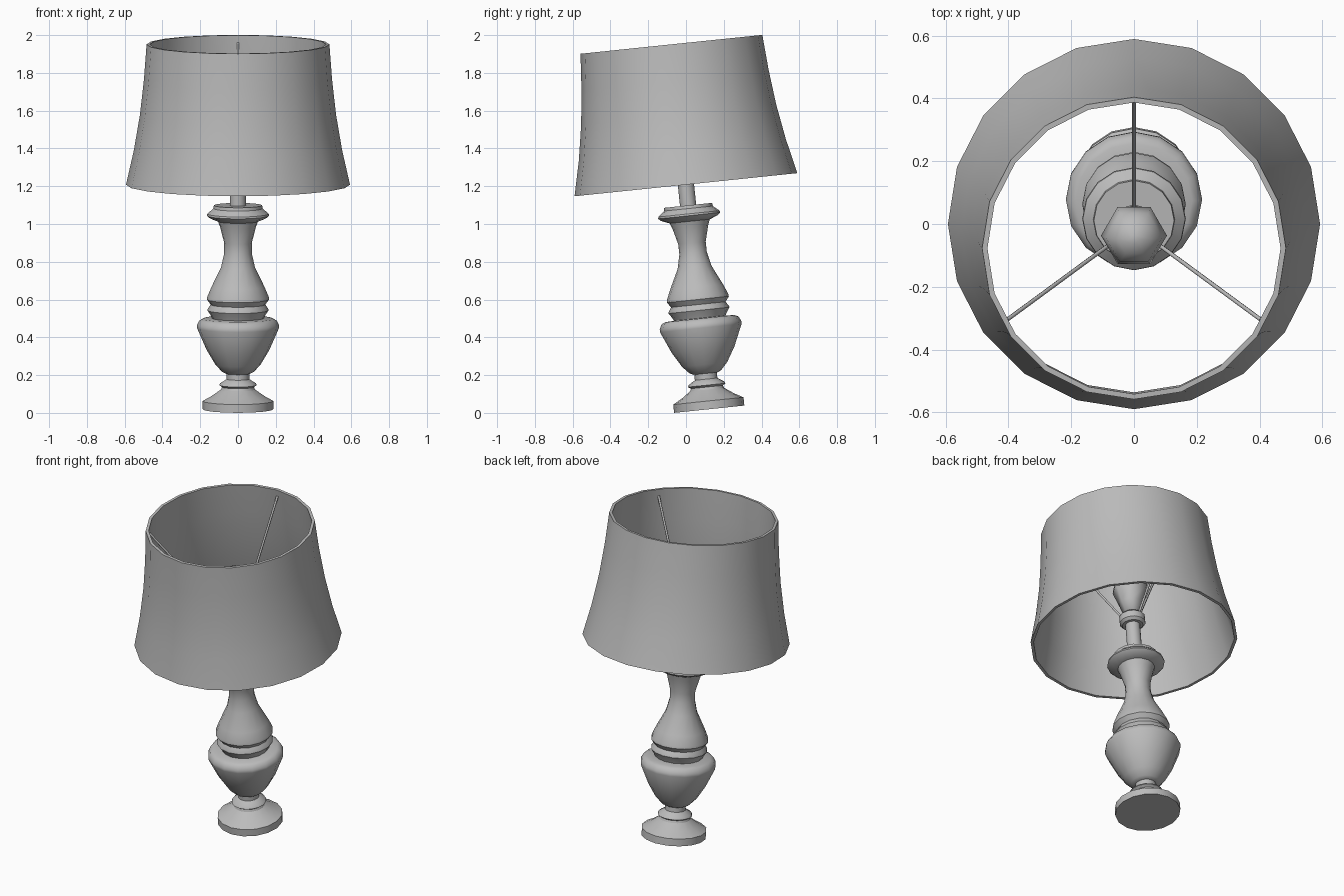
import bpy
import bmesh
from math import cos, sin, pi, radians
from mathutils import Matrix, Vector

cube = bpy.data.objects.get("Cube")
if cube:
    bpy.data.objects.remove(cube, do_unlink=True)

# One plain grey for the whole lamp
grey = bpy.data.materials.new("plain_grey")
grey.use_nodes = True
COLOUR = (0.5, 0.5, 0.5, 1.0)
grey.diffuse_color = COLOUR
grey.node_tree.nodes["Principled BSDF"].inputs["Base Color"].default_value = COLOUR

# The lamp leans forward as a whole, pivoting at the base centre
LEAN = Matrix.Translation((0, 0.123, 0.0195)) @ Matrix.Rotation(radians(5.92), 4, "X")


def finish(name, bm, smooth_angle):
    bmesh.ops.recalc_face_normals(bm, faces=bm.faces)
    mesh = bpy.data.meshes.new(name)
    bm.to_mesh(mesh)
    bm.free()
    mesh.materials.append(grey)
    obj = bpy.data.objects.new(name, mesh)
    obj.matrix_world = LEAN
    bpy.context.collection.objects.link(obj)
    bpy.ops.object.select_all(action="DESELECT")
    obj.select_set(True)
    bpy.context.view_layer.objects.active = obj
    bpy.ops.object.shade_smooth_by_angle(angle=radians(smooth_angle))
    return obj


def lathe(name, profile, sides, closed=False, smooth_angle=32):
    """Turn (radius, height) points round the lamp axis."""
    bm = bmesh.new()
    rings = [[bm.verts.new((r * cos(2 * pi * i / sides), r * sin(2 * pi * i / sides), h))
              for i in range(sides)] for r, h in profile]
    pairs = list(zip(rings, rings[1:]))
    if closed:
        pairs.append((rings[-1], rings[0]))
    else:
        bm.faces.new(rings[0])
        bm.faces.new(rings[-1])
    for low, high in pairs:
        for i in range(sides):
            j = (i + 1) % sides
            bm.faces.new((low[i], low[j], high[j], high[i]))
    return finish(name, bm, smooth_angle)


# Foot: flat disc, sloping top and small collar
lathe("foot", [(0.187, 0), (0.187, 0.044), (0.14, 0.07), (0.09, 0.105),
               (0.085, 0.118), (0.1, 0.128), (0.095, 0.138), (0.06, 0.16),
               (0.06, 0.2)], 16)

# Urn-shaped belly
lathe("belly", [(0.066, 0.19), (0.085, 0.2), (0.12, 0.238), (0.166, 0.315),
                (0.217, 0.432), (0.217, 0.448), (0.205, 0.472), (0.185, 0.482),
                (0.13, 0.485)], 16, smooth_angle=40)

# Ring between belly and column
lathe("middle_ring", [(0.135, 0.48), (0.145, 0.5), (0.162, 0.526),
                      (0.16, 0.534), (0.144, 0.558)], 16)

# Waisted column
lathe("column", [(0.144, 0.556), (0.165, 0.584), (0.163, 0.598), (0.14, 0.652),
                 (0.09, 0.755), (0.073, 0.83), (0.073, 0.885), (0.095, 0.97),
                 (0.108, 1.005)], 16)

# Collar at the head of the column
lathe("collar", [(0.108, 1.0), (0.152, 1.018), (0.165, 1.03), (0.163, 1.04),
                 (0.13, 1.068), (0.128, 1.085)], 16)

# Stem, socket ring and bulb
lathe("stem", [(0.043, 1.07), (0.043, 1.4)], 12)
lathe("socket_ring", [(0.06, 1.3), (0.075, 1.315), (0.075, 1.355), (0.06, 1.37)], 12)
lathe("bulb", [(0.045, 1.37), (0.07, 1.45), (0.105, 1.55), (0.09, 1.61),
               (0.055, 1.65), (0.015, 1.665)], 6, smooth_angle=180)

# Flared shade with wall thickness
outer = [(0.593, 1.195), (0.551, 1.38), (0.519, 1.568), (0.498, 1.755), (0.484, 1.942)]
inner = [(r - 0.017, h) for r, h in reversed(outer)]
lathe("shade", outer + inner, 20, closed=True)

# Three struts from the socket to the upper shade
for k, side in enumerate(("back", "right", "left")):
    angle = pi / 2 + k * 2 * pi / 3
    out = Vector((cos(angle), sin(angle), 0))
    start = out * 0.055 + Vector((0, 0, 1.345))
    end = out * 0.468 + Vector((0, 0, 1.9))
    span = end - start
    place = (Matrix.Translation((start + end) / 2)
             @ span.to_track_quat("Z", "Y").to_matrix().to_4x4())
    bm = bmesh.new()
    bmesh.ops.create_cone(bm, cap_ends=True, segments=6, radius1=0.007,
                          radius2=0.007, depth=span.length, matrix=place)
    finish("strut_" + side, bm, 65)
